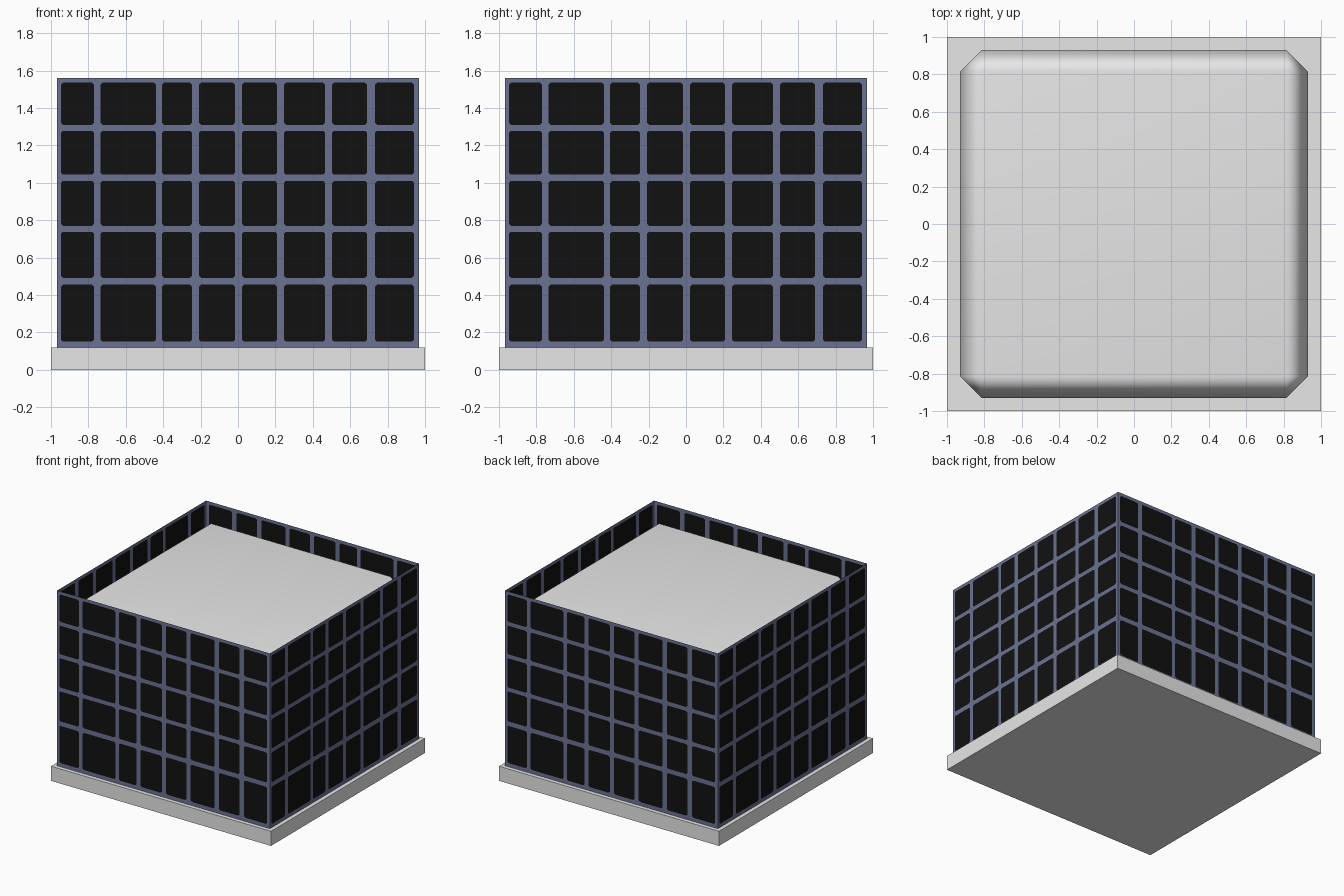
import bpy
import bmesh
from math import pi
from mathutils import Matrix

if "Cube" in bpy.data.objects:
    bpy.data.objects.remove(bpy.data.objects["Cube"], do_unlink=True)


def material(name, rgb):
    mat = bpy.data.materials.new(name)
    mat.use_nodes = True
    mat.diffuse_color = (*rgb, 1)
    mat.node_tree.nodes["Principled BSDF"].inputs["Base Color"].default_value = (*rgb, 1)
    return mat


concrete = material("light concrete", (0.8, 0.8, 0.8))
frame = material("blue grey frame", (0.145, 0.17, 0.29))
glass = material("black glass", (0.0055, 0.0055, 0.0055))


def make_object(name, bm, *mats):
    mesh = bpy.data.meshes.new(name)
    bm.to_mesh(mesh)
    bm.free()
    for mat in mats:
        mesh.materials.append(mat)
    obj = bpy.data.objects.new(name, mesh)
    bpy.context.collection.objects.link(obj)
    return obj


def box(width, low, high):
    bm = bmesh.new()
    bmesh.ops.create_cube(bm, size=1)
    bmesh.ops.scale(bm, vec=(width, width, high - low), verts=bm.verts)
    bmesh.ops.translate(bm, vec=(0, 0, (low + high) / 2), verts=bm.verts)
    return bm


BASE_TOP, CORE_TOP, WALL_TOP = 0.12, 1.47, 1.56
WALL = 0.967

# Base slab
make_object("base_slab", box(2, 0, BASE_TOP), concrete)

# Solid core with chamfered upright and top edges, softly shaded
bm = box(1.86, BASE_TOP, CORE_TOP)
edges = [e for e in bm.edges if max(v.co.z for v in e.verts) > 1]
bmesh.ops.bevel(bm, geom=edges, offset=0.115, segments=1, affect='EDGES')
for f in bm.faces:
    f.smooth = True
core = make_object("building_core", bm, concrete)
core.modifiers.new("Weighted Normal", 'WEIGHTED_NORMAL')

# Window limits across and up the wall, alternating start and end
across = [-WALL, -0.947, -0.77, -0.735, -0.438, -0.406, -0.246, -0.209, -0.016,
          0.021, 0.209, 0.246, 0.465, 0.503, 0.69, 0.733, 0.941, WALL]
up = [BASE_TOP, 0.15, 0.455, 0.492, 0.738, 0.77, 1.01, 1.043, 1.278, 1.31, 1.535, WALL_TOP]


def window_wall():
    bm = bmesh.new()
    grid = [[bm.verts.new((x, -WALL, z)) for z in up] for x in across]
    for i in range(len(across) - 1):
        for j in range(len(up) - 1):
            f = bm.faces.new((grid[i][j], grid[i + 1][j], grid[i + 1][j + 1], grid[i][j + 1]))
            f.material_index = int(i % 2 == 1 and j % 2 == 1)
    # Clip the window corners
    corners = [v for row in grid[1:-1] for v in row[1:-1]]
    bmesh.ops.bevel(bm, geom=corners, offset=0.011, segments=1,
                    affect='VERTICES', material=0)
    return bm


# Four thin curtain walls, turned about the centre
for turn, side in enumerate(("front", "left", "back", "right")):
    bm = window_wall()
    bm.transform(Matrix.Rotation(turn * pi / 2, 4, 'Z'))
    make_object(side + "_window_wall", bm, frame, glass)
